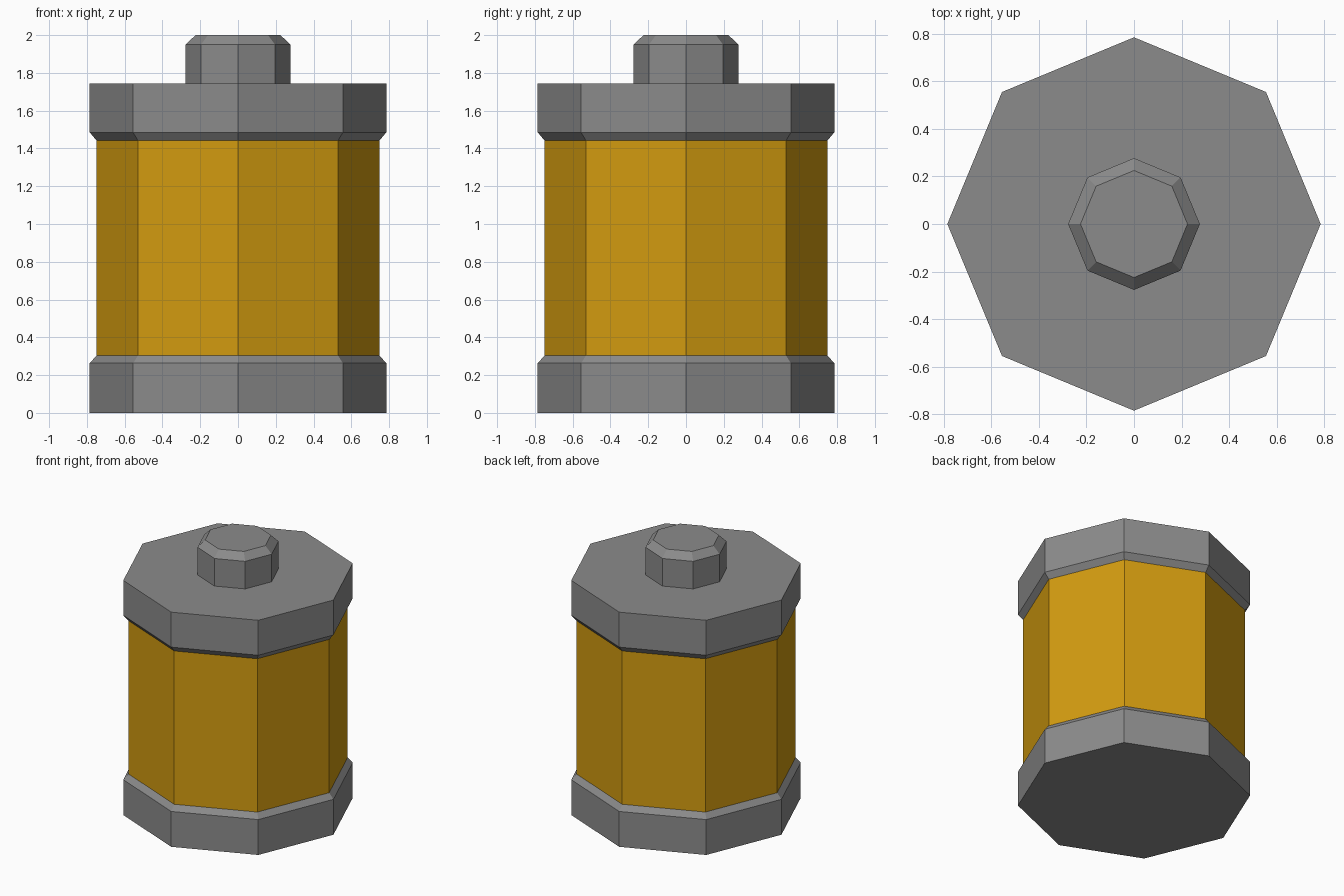
import bpy
import bmesh
from math import cos, sin, tau

SIDES = 8

cube = bpy.data.objects.get("Cube")
if cube:
    bpy.data.objects.remove(cube, do_unlink=True)


def make_material(name, colour):
    mat = bpy.data.materials.new(name)
    mat.use_nodes = True
    mat.diffuse_color = colour
    mat.node_tree.nodes["Principled BSDF"].inputs["Base Color"].default_value = colour
    return mat


def lathe(name, profile, mat, cap_bottom=True, cap_top=True):
    """Turn (radius, height) pairs into a flat-shaded octagonal solid."""
    bm = bmesh.new()
    rings = [[bm.verts.new((r * cos(tau * i / SIDES), r * sin(tau * i / SIDES), z))
              for i in range(SIDES)] for r, z in profile]
    for low, high in zip(rings, rings[1:]):
        for i in range(SIDES):
            j = (i + 1) % SIDES
            bm.faces.new((low[i], low[j], high[j], high[i]))
    if cap_bottom:
        bm.faces.new(rings[0][::-1])
    if cap_top:
        bm.faces.new(rings[-1])
    mesh = bpy.data.meshes.new(name)
    bm.to_mesh(mesh)
    bm.free()
    mesh.materials.append(mat)
    obj = bpy.data.objects.new(name, mesh)
    bpy.context.collection.objects.link(obj)
    return obj


grey = make_material("metal grey", (0.26, 0.26, 0.26, 1))
yellow = make_material("amber yellow", (0.65, 0.33, 0.005, 1))

# Bottom and top caps, each bevelled in towards the body
lathe("bottom_cap", [(0.785, 0), (0.785, 0.263), (0.75, 0.303)], grey, cap_top=False)
lathe("top_cap", [(0.75, 1.443), (0.785, 1.485), (0.785, 1.745)], grey, cap_bottom=False)

# Coloured body between the caps
lathe("body", [(0.75, 0.303), (0.75, 1.443)], yellow, cap_bottom=False, cap_top=False)

# Terminal knob with a chamfered top
lathe("terminal", [(0.277, 1.745), (0.277, 1.95), (0.225, 2)], grey, cap_bottom=False)
